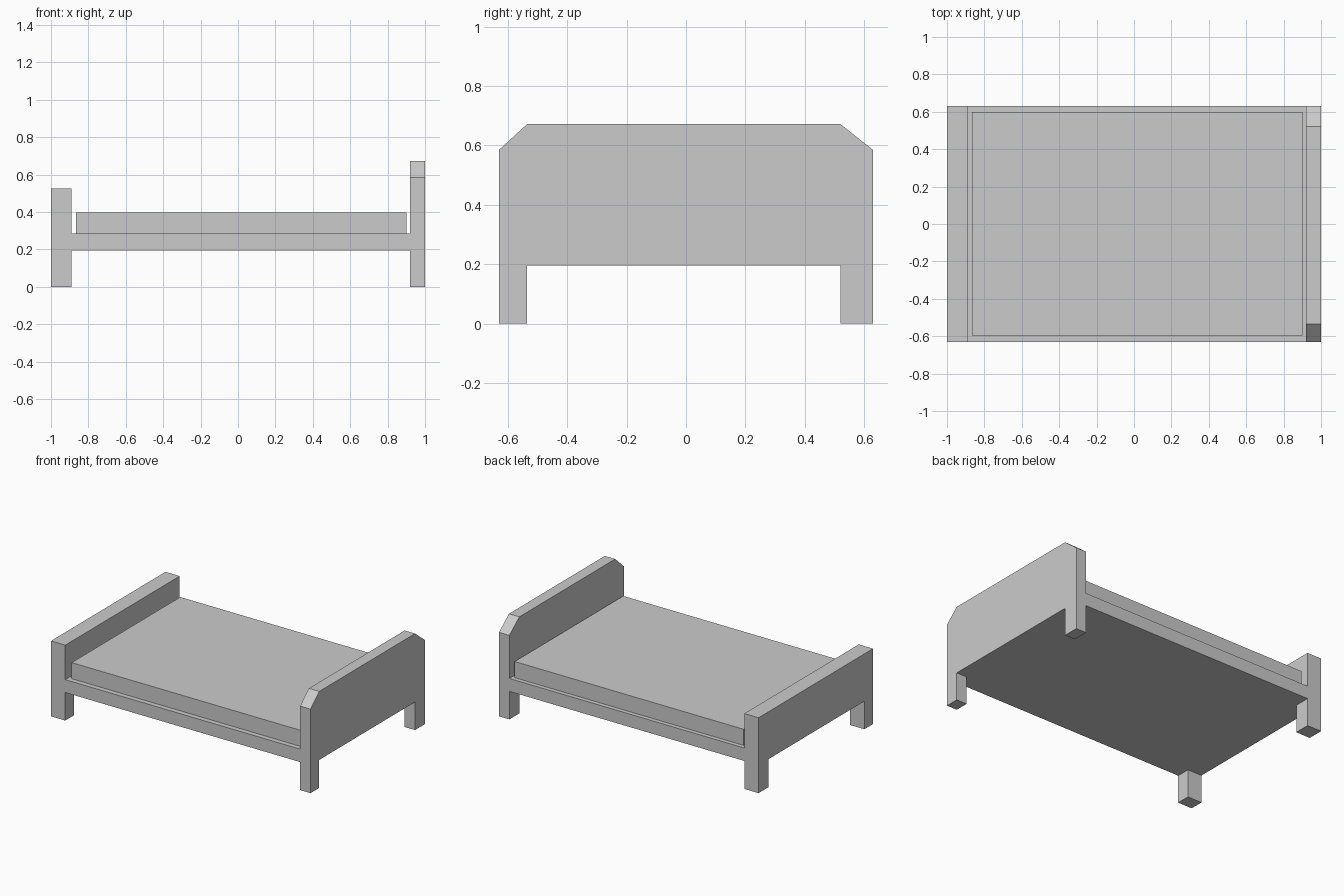
import bpy
import bmesh

cube = bpy.data.objects.get("Cube")
if cube:
    bpy.data.objects.remove(cube, do_unlink=True)

grey = bpy.data.materials.new("light_grey")
grey.use_nodes = True
colour = (0.6, 0.6, 0.6, 1)
grey.diffuse_color = colour
grey.node_tree.nodes["Principled BSDF"].inputs["Base Color"].default_value = colour


def extrude_x(name, outline, x0, x1):
    """Solid made by sweeping a (y, z) outline from x0 to x1."""
    bm = bmesh.new()
    face = bm.faces.new([bm.verts.new((x0, y, z)) for y, z in outline])
    swept = bmesh.ops.extrude_face_region(bm, geom=[face])
    moved = [v for v in swept["geom"] if isinstance(v, bmesh.types.BMVert)]
    bmesh.ops.translate(bm, verts=moved, vec=(x1 - x0, 0, 0))
    bmesh.ops.recalc_face_normals(bm, faces=bm.faces)
    mesh = bpy.data.meshes.new(name)
    bm.to_mesh(mesh)
    bm.free()
    mesh.materials.append(grey)
    obj = bpy.data.objects.new(name, mesh)
    bpy.context.collection.objects.link(obj)
    return obj


def box(name, x0, x1, y0, y1, z0, z1):
    return extrude_x(name, [(y0, z0), (y1, z0), (y1, z1), (y0, z1)], x0, x1)


SIDE = 0.63                        # half width of the bed
LEG_IN_F, LEG_IN_B = -0.535, 0.52  # inner faces of the legs
RAIL = 0.195                       # underside of the frame

# Shared lower outline of both end boards: two legs with a gap between
legs = [(SIDE, 0), (LEG_IN_B, 0), (LEG_IN_B, RAIL),
        (LEG_IN_F, RAIL), (LEG_IN_F, 0), (-SIDE, 0)]

# Low square footboard and tall headboard with clipped corners
extrude_x("footboard", legs + [(-SIDE, 0.525), (SIDE, 0.525)], -1, -0.89)
extrude_x("headboard", legs + [(-SIDE, 0.585), (LEG_IN_F, 0.672),
                               (LEG_IN_B, 0.672), (SIDE, 0.585)], 0.92, 1)

# Frame between the boards, with the mattress on top
box("bed_frame", -0.89, 0.92, -SIDE, SIDE, RAIL, 0.285)
box("mattress", -0.865, 0.90, -0.595, 0.60, 0.285, 0.397)
